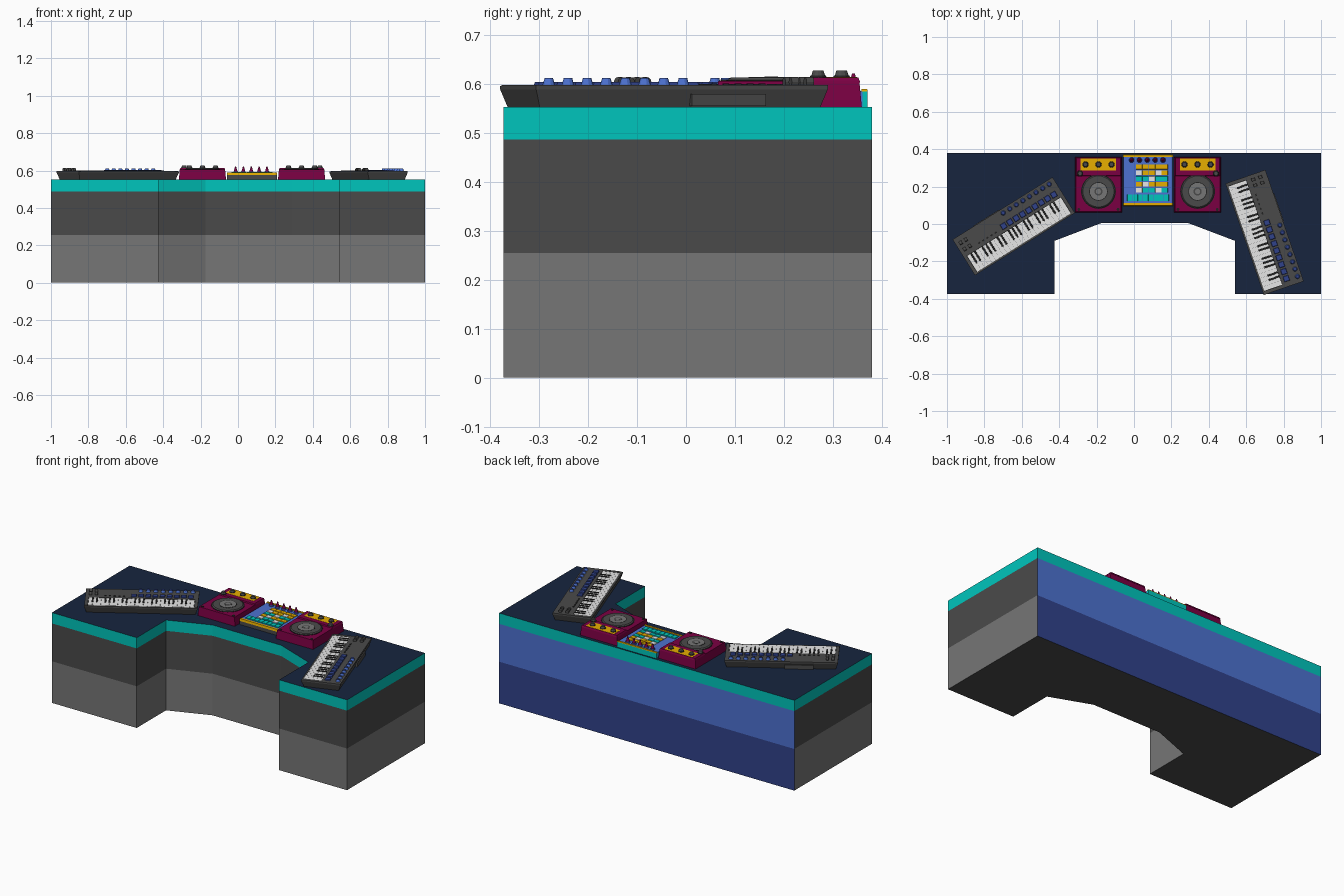
import bpy, bmesh, math
from mathutils import Matrix, Vector

if "Cube" in bpy.data.objects:
    bpy.data.objects.remove(bpy.data.objects["Cube"])

# Colours, given as display values and converted to linear
PALETTE = {
    "navy": (23, 37, 63), "teal": (0, 197, 188), "dark_grey": (74, 74, 74),
    "mid_grey": (118, 118, 118), "blue": (77, 114, 209), "deep_blue": (48, 66, 139),
    "magenta": (122, 0, 66), "yellow": (232, 175, 0), "white": (240, 240, 240),
    "black": (34, 34, 34),
}
NAMES = list(PALETTE)


def linear(v):
    v /= 255
    return v / 12.92 if v < 0.04045 else ((v + 0.055) / 1.055) ** 2.4


for key, rgb in PALETTE.items():
    mat = bpy.data.materials.new(key)
    mat.use_nodes = True
    col = [linear(v) for v in rgb] + [1]
    mat.diffuse_color = col
    mat.node_tree.nodes["Principled BSDF"].inputs["Base Color"].default_value = col


def paint(verts, colour):
    for f in {f for v in verts for f in v.link_faces}:
        f.material_index = NAMES.index(colour)


def box(bm, x, y, z, colour, taper=0.0, base=0.0):
    """Box from three (low, high) ranges; taper insets the top, base the bottom."""
    verts = bmesh.ops.create_cube(bm, size=1)["verts"]
    for v in verts:
        inset = taper if v.co.z > 0 else base
        sx, sy = math.copysign(1, v.co.x), math.copysign(1, v.co.y)
        v.co = Vector((x[v.co.x > 0] - sx * inset, y[v.co.y > 0] - sy * inset, z[v.co.z > 0]))
    paint(verts, colour)


def disc(bm, x, y, z, r, colour, top=None, sides=12, axis=None):
    """Upright cylinder or cone over the z range; axis 'X' lays it down."""
    m = Matrix.Translation((x, y, (z[0] + z[1]) / 2))
    if axis:
        m = m @ Matrix.Rotation(math.pi / 2, 4, "Y")
    verts = bmesh.ops.create_cone(bm, cap_ends=True, segments=sides, radius1=r,
                                  radius2=r if top is None else top,
                                  depth=z[1] - z[0], matrix=m)["verts"]
    paint(verts, colour)


def finish(name, bm, place=(0, 0, 0), turn=0.0):
    """Turn the mesh into an object holding only the colours it uses."""
    used = sorted({f.material_index for f in bm.faces})
    for f in bm.faces:
        f.material_index = used.index(f.material_index)
    mesh = bpy.data.meshes.new(name)
    bm.to_mesh(mesh)
    bm.free()
    for i in used:
        mesh.materials.append(bpy.data.materials[NAMES[i]])
    ob = bpy.data.objects.new(name, mesh)
    ob.location = place
    ob.rotation_euler.z = math.radians(turn)
    bpy.context.collection.objects.link(ob)


TOP = 0.553

# Desk: one outline lifted through three colour bands, with a blue rear
outline = [(-1, 0.38), (-1, -0.373), (-0.425, -0.373), (-0.425, -0.09), (-0.175, 0.005),
           (0.29, 0.005), (0.54, -0.09), (0.54, -0.373), (1, -0.373), (1, 0.38)]
bands = [("mid_grey", "deep_blue"), ("dark_grey", "blue"), ("teal", "teal")]
bm = bmesh.new()
rings = [[bm.verts.new((x, y, z)) for x, y in outline] for z in (0, 0.255, 0.487, TOP)]
for (front, rear), low, high in zip(bands, rings, rings[1:]):
    for i in range(len(outline)):
        j = (i + 1) % len(outline)
        f = bm.faces.new((low[i], low[j], high[j], high[i]))
        is_rear = outline[i][1] > 0.3 and outline[j][1] > 0.3
        f.material_index = NAMES.index(rear if is_rear else front)
bm.faces.new(rings[-1]).material_index = NAMES.index("navy")
bm.faces.new(rings[0][::-1]).material_index = NAMES.index("dark_grey")
finish("desk", bm)


# Keyboards: tapered case, keys along the front, controls along the rear
def keyboard(side, place, turn):
    bm = bmesh.new()
    box(bm, (-0.318, 0.318), (-0.116, 0.116), (0, 0.036), "dark_grey", 0.003, 0.015)
    box(bm, (-0.315, 0.315), (-0.002, 0.113), (0.036, 0.045), "dark_grey")
    box(bm, (-0.315, 0.315), (-0.113, -0.104), (0.036, 0.043), "dark_grey")
    for s in (-1, 1):
        box(bm, sorted((s * 0.315, s * 0.296)), (-0.104, -0.002), (0.036, 0.045), "dark_grey")
    box(bm, (-0.18, -0.02), (0.1, 0.117), (0.002, 0.027), "dark_grey")
    finish(side + "_keyboard_case", bm, place, turn)

    bm = bmesh.new()
    count, start = 25, -0.295
    step = -2 * start / count
    for i in range(count):
        x = start + i * step
        box(bm, (x + 0.0004, x + step - 0.0004), (-0.103, -0.003), (0.034, 0.044), "white")
        if i % 7 not in (2, 6) and i < count - 1:
            box(bm, (x + step - 0.0055, x + step + 0.0055), (-0.062, -0.003),
                (0.042, 0.047), "black", 0.001)
    finish(side + "_keyboard_keys", bm, place, turn)

    bm = bmesh.new()
    for i in range(8):
        x = -0.01 + i * 0.0414
        disc(bm, x, 0.09, (0.045, 0.058), 0.013, "blue", 0.009)
        disc(bm, x, 0.09, (0.058, 0.059), 0.009, "deep_blue")
    for i in range(9):
        x = -0.045 + i * 0.0395
        box(bm, (x - 0.015, x + 0.015), (0.014, 0.045), (0.045, 0.051), "deep_blue", 0.002)
    for x in (-0.287, -0.255):
        for y in (0.035, 0.075):
            disc(bm, x, y, (0.043, 0.059), 0.01, "dark_grey", axis="X")
    for i in range(5):
        x = -0.21 + i * 0.026
        box(bm, (x, x + 0.012), (0.018, 0.026), (0.045, 0.048), "black")
    finish(side + "_keyboard_controls", bm, place, turn)


keyboard("right", (-0.643, -0.012, TOP), 32)
keyboard("left", (0.698, -0.045, TOP), -71)


# Turntable decks: plinth with raised rear, platter and knob panel
def deck(side, x, outer):
    place = (x, 0.21, TOP)
    bm = bmesh.new()
    box(bm, (-0.126, 0.126), (-0.149, 0.149), (0, 0.053), "magenta", 0.005)
    box(bm, (-0.122, 0.122), (0.046, 0.146), (0.05, 0.06), "magenta", 0.004)
    box(bm, (-0.095, 0.095), (0.077, 0.139), (0.06, 0.061), "yellow")
    finish(side + "_deck_plinth", bm, place)

    bm = bmesh.new()
    disc(bm, 0, -0.036, (0.053, 0.055), 0.093, "black", sides=32)
    disc(bm, 0, -0.036, (0.055, 0.06), 0.089, "dark_grey", 0.083, sides=32)
    disc(bm, 0, -0.036, (0.06, 0.0605), 0.05, "black", sides=32)
    disc(bm, 0, -0.036, (0.06, 0.061), 0.046, "mid_grey", sides=32)
    disc(bm, 0, -0.036, (0.061, 0.0615), 0.022, "dark_grey", sides=24)
    disc(bm, 0, -0.036, (0.0615, 0.062), 0.014, "mid_grey", sides=16)
    finish(side + "_deck_platter", bm, place)

    bm = bmesh.new()
    for kx, ky in ((-0.07, 0.108), (0, 0.108), (0.07, 0.108), (outer * 0.098, 0.06)):
        disc(bm, kx, ky, (0.06, 0.064), 0.017, "black", 0.016)
        disc(bm, kx, ky, (0.064, 0.074), 0.014, "dark_grey", 0.011)
    for kx in (-0.105, 0.105):
        disc(bm, kx, -0.132, (0.053, 0.056), 0.008, "black")
    finish(side + "_deck_knobs", bm, place)


deck("right", -0.19, -1)
deck("left", 0.34, 1)

# Mixer between the decks
place = (0.075, 0.235, TOP)
bm = bmesh.new()
box(bm, (-0.132, 0.132), (-0.125, 0.125), (0, 0.033), "blue")
box(bm, (-0.134, 0.134), (-0.138, -0.122), (0, 0.022), "dark_grey")
box(bm, (-0.134, 0.134), (-0.138, -0.122), (0.022, 0.036), "yellow", 0.002)
box(bm, (-0.134, 0.134), (0.125, 0.136), (0, 0.032), "teal")
box(bm, (-0.134, 0.134), (0.123, 0.136), (0.032, 0.037), "yellow", 0.001)
finish("mixer_case", bm, place)

bm = bmesh.new()
rows = ["yellow yellow yellow yellow yellow", "white yellow yellow white yellow",
        "teal teal white teal teal", "yellow white yellow yellow yellow",
        "white teal teal white teal"]
for r, row in enumerate(rows):
    y = 0.07 - r * 0.031
    for c, colour in enumerate(row.split()):
        x = -0.047 + c * 0.034
        box(bm, (x - 0.0165, x + 0.0165), (y - 0.0125, y + 0.0125), (0.033, 0.037), colour, 0.0005)
for i in range(8):
    x = -0.098 + i * 0.028
    box(bm, (x - 0.0132, x + 0.0132), (-0.112, -0.076), (0.033, 0.038), "teal", 0.0005)
finish("mixer_pads", bm, place)

bm = bmesh.new()
for i in range(5):
    x = -0.088 + i * 0.042
    disc(bm, x, 0.107, (0.033, 0.042), 0.014, "deep_blue", 0.012)
    disc(bm, x, 0.107, (0.042, 0.068), 0.01, "magenta", 0.003)
finish("mixer_knobs", bm, place)
